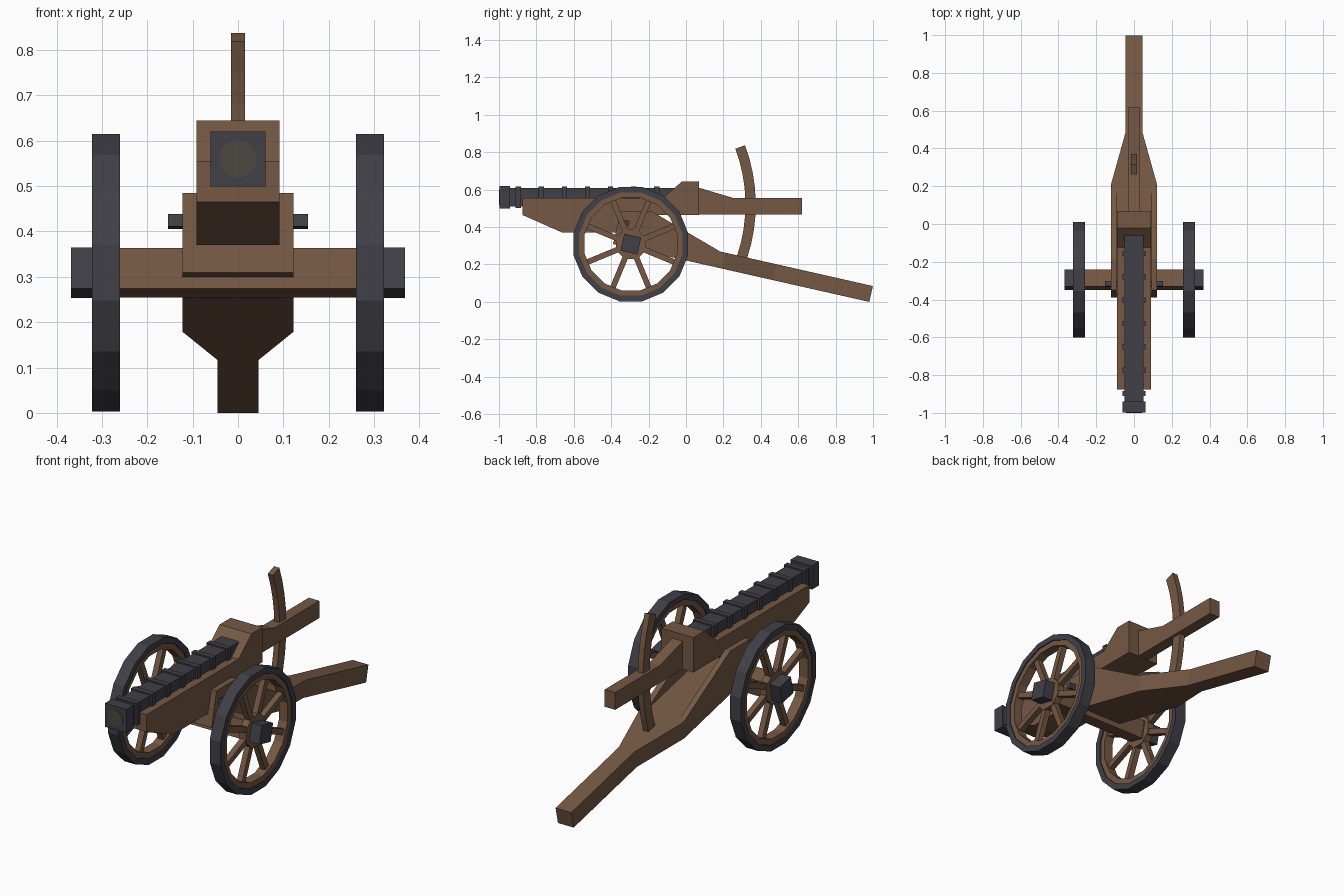
import bpy, bmesh, math
from mathutils import Matrix, Vector

cube = bpy.data.objects.get("Cube")
if cube:
    bpy.data.objects.remove(cube)


def material(name, rgb):
    m = bpy.data.materials.new(name)
    m.use_nodes = True
    m.diffuse_color = (*rgb, 1)
    m.node_tree.nodes["Principled BSDF"].inputs["Base Color"].default_value = (*rgb, 1)
    return m


WOOD = material("brown wood", (0.178, 0.098, 0.057))
IRON = material("dark iron", (0.051, 0.050, 0.063))
BORE = material("bore grey", (0.072, 0.066, 0.052))
TILT = math.atan(0.226)          # slope of the trail
AXLE = (-0.295, 0.309)           # wheel centre in y, z
WHEEL_IN, WHEEL_OUT = 0.26, 0.322


def finish(name, bm, mat):
    bmesh.ops.recalc_face_normals(bm, faces=bm.faces)
    mesh = bpy.data.meshes.new(name)
    bm.to_mesh(mesh)
    bm.free()
    mesh.materials.append(mat)
    ob = bpy.data.objects.new(name, mesh)
    bpy.context.collection.objects.link(ob)
    return ob


def loft(bm, rings, closed=False):
    """Skin a row of equal point rings; cap the ends unless closed."""
    vs = [[bm.verts.new(p) for p in r] for r in rings]
    n = len(vs[0])
    for i in range(len(vs) if closed else len(vs) - 1):
        a, b = vs[i], vs[(i + 1) % len(vs)]
        for j in range(n):
            k = (j + 1) % n
            bm.faces.new((a[j], a[k], b[k], b[j]))
    if not closed:
        bm.faces.new(vs[0])
        bm.faces.new(vs[-1])


def prism(name, profile, x0, x1, mat):
    """Extrude a y, z profile along x."""
    bm = bmesh.new()
    loft(bm, [[(x, y, z) for y, z in profile] for x in (x0, x1)])
    return finish(name, bm, mat)


def box(name, x0, x1, y0, y1, z0, z1, mat):
    return prism(name, [(y0, z0), (y1, z0), (y1, z1), (y0, z1)], x0, x1, mat)


def tilted_bar(name, centre, side, x0, x1, mat):
    """Square bar along x, leaning with the trail."""
    r = side / math.sqrt(2)
    angles = [math.pi / 4 + i * math.pi / 2 - TILT for i in range(4)]
    prof = [(centre[0] + r * math.cos(a), centre[1] + r * math.sin(a)) for a in angles]
    return prism(name, prof, x0, x1, mat)


def ring(name, inner, outer, x0, x1, mat, sides=16):
    """Faceted ring around the axle, sizes given to the flats."""
    bm = bmesh.new()
    k = 1 / math.cos(math.pi / sides)
    rings = []
    for i in range(sides):
        a = (i + 0.5) * math.tau / sides
        rings.append([(x, AXLE[0] + r * k * math.cos(a), AXLE[1] + r * k * math.sin(a))
                      for x, r in ((x0, inner), (x1, inner), (x1, outer), (x0, outer))])
    loft(bm, rings, closed=True)
    return finish(name, bm, mat)


# Barrel, square in section, with bands
BZ = 0.56
box("barrel", -0.05, 0.05, -0.96, -0.02, BZ - 0.05, BZ + 0.05, IRON)
box("muzzle", -0.061, 0.061, -0.998, -0.94, BZ - 0.061, BZ + 0.061, IRON)
for i in range(8):
    y = -0.897 + i * 0.1235
    box("barrel_band", -0.06, 0.06, y - 0.014, y + 0.014, BZ - 0.057, BZ + 0.057, IRON)
bm = bmesh.new()
bmesh.ops.create_cone(bm, cap_ends=True, segments=12, radius1=0.042, radius2=0.042, depth=0.005,
                      matrix=Matrix.Translation((0, -0.9975, BZ)) @ Matrix.Rotation(math.pi / 2, 4, 'X'))
finish("bore", bm, BORE)

# Wooden cradle with breech block, and its tiller
prism("cradle", [(-0.875, 0.555), (-0.875, 0.465), (-0.66, 0.37), (-0.3, 0.37), (-0.17, 0.465),
                 (0.07, 0.465), (0.07, 0.645), (-0.02, 0.645), (-0.125, 0.555)], -0.091, 0.091, WOOD)
prism("tiller", [(0.06, 0.466), (0.62, 0.466), (0.62, 0.555), (0.255, 0.555), (0.06, 0.613)],
      -0.03, 0.03, WOOD)

# Curved elevation bar
bm = bmesh.new()
arc = []
for i in range(9):
    a = math.radians(-18.5 + i * 39 / 8)
    arc.append([(x, -0.535 + r * math.cos(a), 0.52 + r * math.sin(a))
                for x, r in ((-0.015, 0.853), (0.015, 0.853), (0.015, 0.908), (-0.015, 0.908))])
loft(bm, arc)
finish("elevation_bar", bm, WOOD)

# Trail: a slab of constant depth that narrows to the rear
bm = bmesh.new()
up = Vector((0, math.sin(TILT), math.cos(TILT))) * 0.087
stations = []
for y, w in ((-0.39, 0.122), (0.19, 0.122), (0.465, 0.045), (0.98, 0.045)):
    z = (0.98 - y) * math.tan(TILT)
    low = [Vector((-w, y, z)), Vector((w, y, z))]
    stations.append(low + [low[1] + up, low[0] + up])
loft(bm, stations)
finish("trail", bm, WOOD)

# Carriage cheeks, trunnions, axle caps and wheels on both sides
tilted_bar("axle", AXLE, 0.092, -0.27, 0.27, WOOD)
for s in (-1, 1):
    prism("cheek", [(-0.37, 0.394), (-0.35, 0.485), (-0.185, 0.485), (0.17, 0.277), (0.19, 0.264)],
          s * 0.092, s * 0.122, WOOD)
    tilted_bar("trunnion", (-0.318, 0.422), 0.028, s * 0.08, s * 0.154, IRON)
    tilted_bar("axle_cap", AXLE, 0.0925, s * 0.265, s * 0.368, IRON)
    ring("tyre", 0.276, 0.306, s * WHEEL_IN, s * WHEEL_OUT, IRON)
    ring("felloe", 0.248, 0.278, s * (WHEEL_IN + 0.006), s * (WHEEL_OUT - 0.006), WOOD)
    ring("hub", 0.03, 0.08, s * 0.272, s * 0.31, WOOD, 8)
    bm = bmesh.new()
    for i in range(8):
        a = (i + 0.5) * math.tau / 8
        m = (Matrix.Translation((s * 0.291, *AXLE)) @ Matrix.Rotation(a, 4, 'X')
             @ Matrix.Translation((0, 0.155, 0)) @ Matrix.Diagonal((0.03, 0.21, 0.03, 1)))
        bmesh.ops.create_cube(bm, size=1, matrix=m)
    finish("spokes", bm, WOOD)
